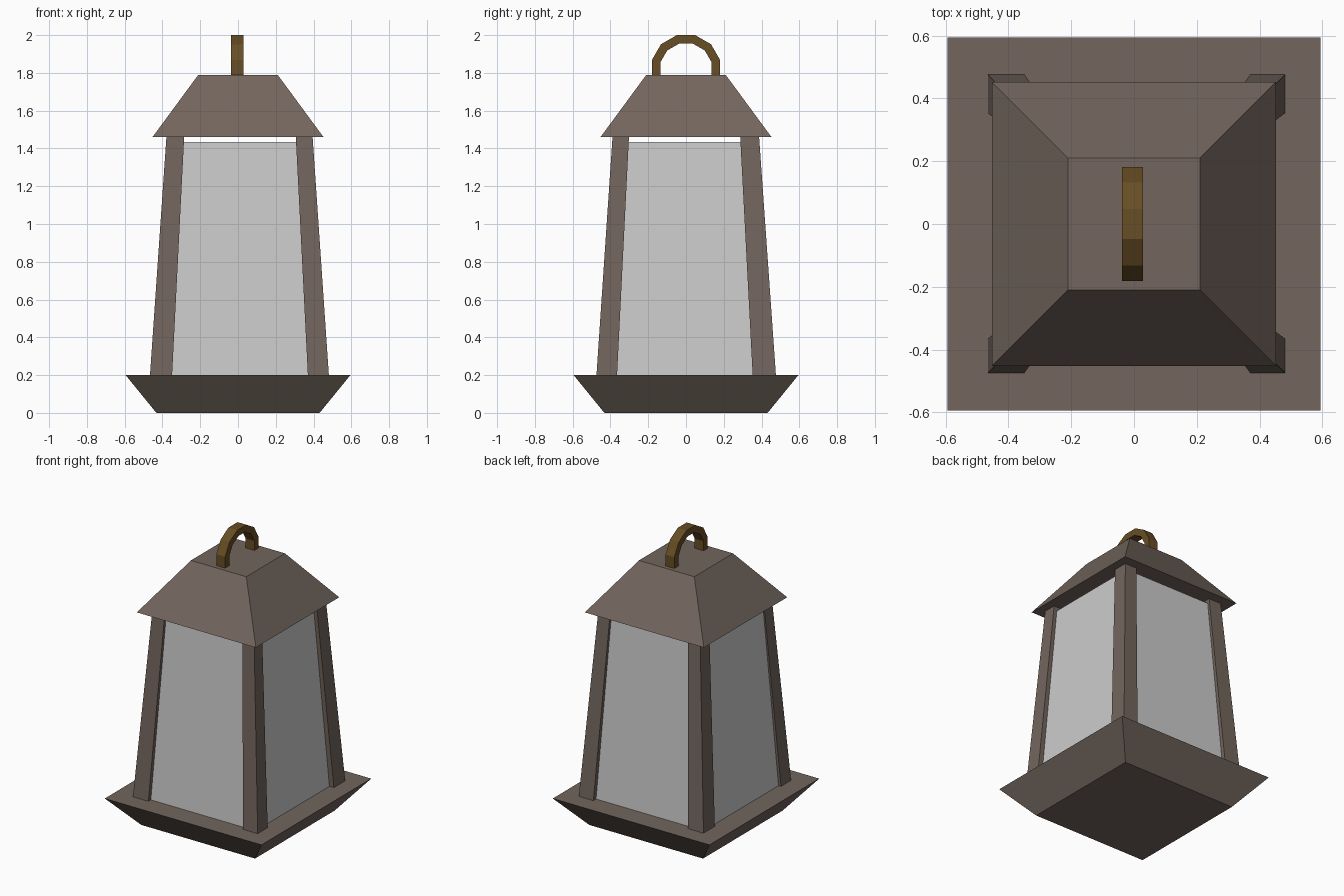
import bpy
import bmesh
from math import cos, sin, radians

if "Cube" in bpy.data.objects:
    bpy.data.objects.remove(bpy.data.objects["Cube"])

def material(name, rgb):
    m = bpy.data.materials.new(name)
    m.diffuse_color = (*rgb, 1)
    m.use_nodes = True
    m.node_tree.nodes["Principled BSDF"].inputs["Base Color"].default_value = m.diffuse_color
    return m

wood = material("brown", (0.17, 0.132, 0.11))
brass = material("brass", (0.135, 0.075, 0.018))

def loft(name, loops, mat=None):
    """Skin equal-sized loops and cap both ends."""
    n = len(loops[0])
    verts = [v for loop in loops for v in loop]
    faces = [tuple(range(n))[::-1], tuple(range(len(verts) - n, len(verts)))]
    for k in range(len(loops) - 1):
        for i in range(n):
            j = (i + 1) % n
            faces.append((k*n + i, k*n + j, (k+1)*n + j, (k+1)*n + i))
    me = bpy.data.meshes.new(name)
    me.from_pydata(verts, [], faces)
    bm = bmesh.new()
    bm.from_mesh(me)
    bmesh.ops.recalc_face_normals(bm, faces=bm.faces)
    bm.to_mesh(me)
    bm.free()
    ob = bpy.data.objects.new(name, me)
    bpy.context.collection.objects.link(ob)
    if mat:
        me.materials.append(mat)
    return ob

def rect(xs, ys, z):
    (x0, x1), (y0, y1) = sorted(xs), sorted(ys)
    return [(x0, y0, z), (x1, y0, z), (x1, y1, z), (x0, y1, z)]

def square(h, z):
    return rect((-h, h), (-h, h), z)

# Flared base, tapered glass body and roof
loft("base", [square(0.432, 0), square(0.595, 0.2)], wood)
loft("glass", [square(0.447, 0.2), square(0.372, 1.435)])
loft("roof", [square(0.452, 1.461), square(0.21, 1.79)], wood)

# Four leaning corner posts: (outer, inner) at the foot and at the top
x_side = {"left": ((-0.466, -0.349), (-0.379, -0.285)),
          "right": ((0.481, 0.370), (0.395, 0.306))}
y_side = {"front": ((-0.474, -0.365), (-0.389, -0.302)),
          "back": ((0.476, 0.353), (0.387, 0.287))}
for xn, (x_low, x_top) in x_side.items():
    for yn, (y_low, y_top) in y_side.items():
        loft(f"{yn}_{xn}_post",
             [rect(x_low, y_low, 0.2), rect(x_top, y_top, 1.461)], wood)

# Arched carrying handle: half of a twelve-sided ring on two short legs
def section(yo, zo, yi, zi, x0=-0.038, x1=0.029):
    return [(x0, yo, zo), (x0, yi, zi), (x1, yi, zi), (x1, yo, zo)]

centre, r_out, r_in = 1.819, 0.181 / cos(radians(15)), 0.136 / cos(radians(15))
arch = [section(-0.181, 1.789, -0.136, 1.789)]
for k in range(6):
    a = radians(165 - 30 * k)
    arch.append(section(r_out * cos(a), centre + r_out * sin(a),
                        r_in * cos(a), centre + r_in * sin(a)))
arch.append(section(0.181, 1.789, 0.136, 1.789))
loft("handle", arch, brass)
